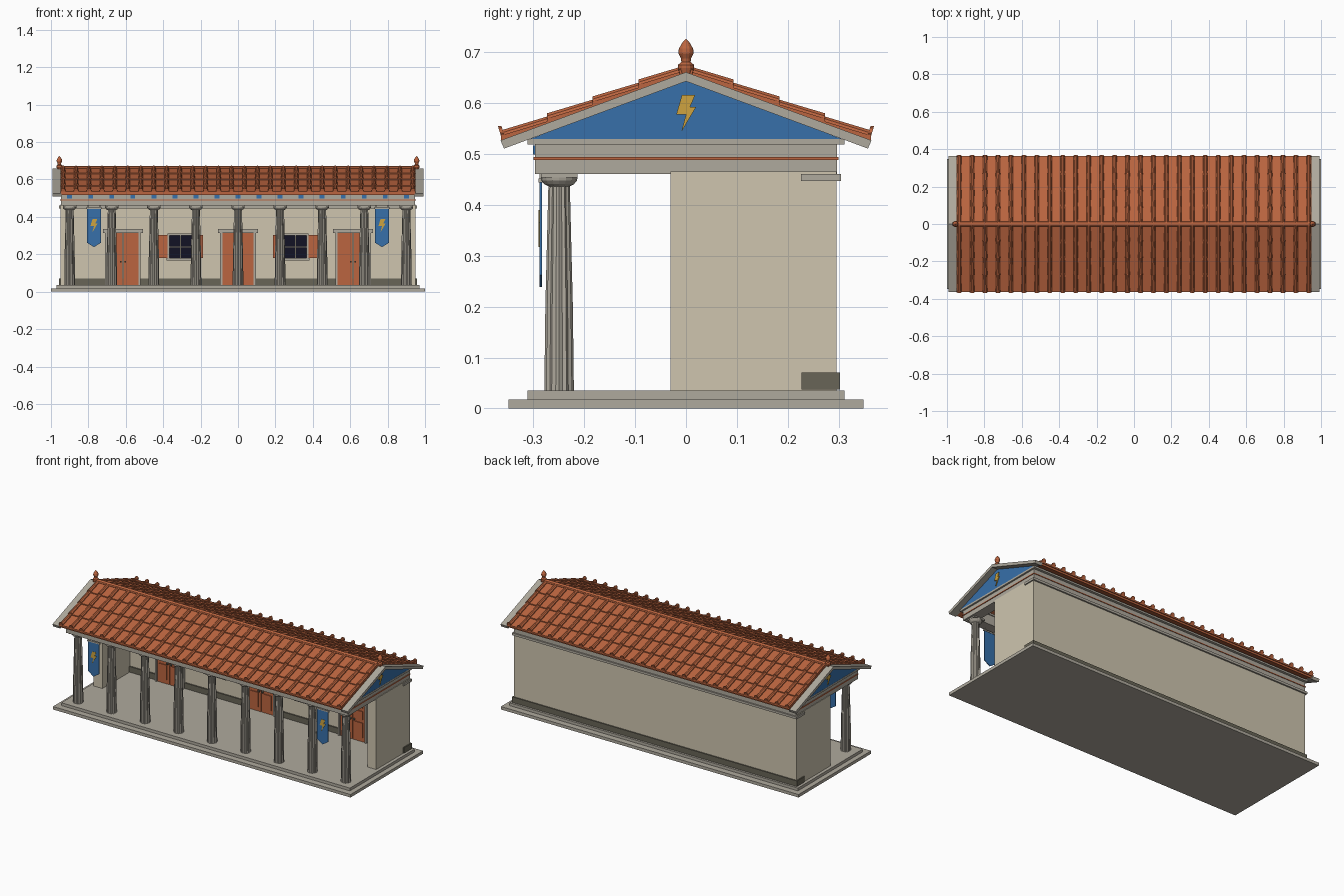
import bpy, bmesh, math
from mathutils import Matrix, Vector

if "Cube" in bpy.data.objects:
    bpy.data.objects.remove(bpy.data.objects["Cube"], do_unlink=True)


def material(name, r, g, b):
    m = bpy.data.materials.new(name)
    m.use_nodes = True
    m.diffuse_color = (r, g, b, 1)
    m.node_tree.nodes["Principled BSDF"].inputs["Base Color"].default_value = (r, g, b, 1)
    return m


STONE = material("pale stone", .43, .40, .34)
PLASTER = material("cream plaster", .62, .56, .43)
PLINTH = material("dark stone", .14, .13, .095)
TILE = material("terracotta", .50, .13, .05)
BLUE = material("blue paint", .038, .16, .40)
GOLD = material("gold paint", .62, .37, .05)
GLASS = material("dark glass", .006, .006, .018)


def finish(name, bm, mat):
    bmesh.ops.recalc_face_normals(bm, faces=bm.faces)
    me = bpy.data.meshes.new(name)
    bm.to_mesh(me)
    bm.free()
    me.materials.append(mat)
    ob = bpy.data.objects.new(name, me)
    bpy.context.collection.objects.link(ob)
    return ob


def loft(bm, loops):
    """Closed skin through matching rings of points."""
    rings = [[bm.verts.new(p) for p in loop] for loop in loops]
    n = len(rings[0])
    for a, b in zip(rings, rings[1:]):
        for i in range(n):
            bm.faces.new((a[i], a[(i + 1) % n], b[(i + 1) % n], b[i]))
    bm.faces.new(rings[0])
    bm.faces.new(rings[-1])


def boxes(name, mat, *items):
    bm = bmesh.new()
    for x0, x1, y0, y1, z0, z1 in items:
        loft(bm, [[(x0, y0, z), (x1, y0, z), (x1, y1, z), (x0, y1, z)] for z in (z0, z1)])
    return finish(name, bm, mat)


def ring(name, mat, hx, hy, t, z0, z1):
    return boxes(name, mat, (-hx, hx, -hy, t - hy, z0, z1), (-hx, hx, hy - t, hy, z0, z1),
                 (-hx, t - hx, t - hy, hy - t, z0, z1), (hx - t, hx, t - hy, hy - t, z0, z1))


def prism(name, mat, pts, axis, a, b):
    bm = bmesh.new()
    loft(bm, [[(d, u, v) if axis == "x" else (u, d, v) for u, v in pts] for d in (a, b)])
    return finish(name, bm, mat)


def lathe(bm, x, y, profile, n, flute=1.0):
    loft(bm, [[(x + r * (flute if i % 2 else 1) * math.cos(math.tau * i / n),
                y + r * (flute if i % 2 else 1) * math.sin(math.tau * i / n), z)
               for i in range(n)] for r, z in profile])


# Stepped base
boxes("lower_step", STONE, (-1, 1, -.348, .348, 0, .018))
boxes("upper_step", STONE, (-.97, .97, -.311, .311, .018, .035))

# Walls, plinth and top ledge
boxes("back_wall", PLASTER, (-.89, .89, .235, .295, .035, .46))
for s, side in ((1, "left"), (-1, "right")):
    x0, x1 = sorted((.89 * s, .95 * s))
    boxes(side + "_wall", PLASTER, (x0, x1, -.03, .295, .035, .465))
boxes("wall_plinth", PLINTH, (-.957, .957, .227, .302, .037, .071))
boxes("wall_ledge", STONE, (-.957, .957, .226, .304, .446, .46))

# Fluted columns with capitals
for i in range(9):
    x, y = -.9 + .225 * i, -.249
    bm = bmesh.new()
    lathe(bm, x, y, [(.029, .035), (.027, .2), (.021, .44)], 24, .88)
    lathe(bm, x, y, [(.021, .436), (.029, .440), (.035, .447), (.036, .453)], 16)
    loft(bm, [[(x + a * .036, y + b * .036, z) for a, b in ((-1, -1), (1, -1), (1, 1), (-1, 1))]
              for z in (.453, .462)])
    finish("column_%d" % (i + 1), bm, STONE)

# Entablature
ring("beam", STONE, .947, .296, .06, .46, .519)
ring("beam_stripe", TILE, .951, .299, .05, .488, .493)
ring("cornice", STONE, .957, .311, .08, .518, .529)
boxes("frieze_panels", BLUE, *[(x - .013, x + .013, -.300, -.29, .498, .516)
                               for x in (-.9 + .1125 * i for i in range(17))])

# Lightning emblem, drawn around its own centre
BOLT = [(-.008, .036), (.018, .036), (.008, .013), (.020, .013),
        (-.009, -.036), (0, -.002), (-.019, -.002)]


def bolt(name, axis, u, v, a, b, flip=1):
    prism(name, GOLD, [(u + flip * p, v + q) for p, q in BOLT], axis, a, b)


# Gable ends
SLOPE, PEAK = .37, .66


def roof_z(y):
    return PEAK - SLOPE * abs(y)


for s, side in ((1, "left"), (-1, "right")):
    prism(side + "_gable", BLUE, [(-.31, .527), (.31, .527), (0, .645)], "x", .93 * s, .956 * s)
    prism(side + "_raking_cornice", STONE,
          [(0, PEAK), (.364, .526), (.357, .510), (0, .642), (-.357, .510), (-.364, .526)],
          "x", .945 * s, .992 * s)
    bolt(side + "_gable_emblem", "x", 0, .579, .955 * s, .961 * s, s)

# Roof boards
prism("roof_boards", TILE, [(0, PEAK), (.355, roof_z(.355)), (.355, roof_z(.355) - .012),
                            (0, PEAK - .012), (-.355, roof_z(.355) - .012),
                            (-.355, roof_z(.355))], "x", -.95, .95)

# Overlapping tile courses with round cover tiles
ROWS, COVERS = 4, 28
pans, covers, caps = bmesh.new(), bmesh.new(), bmesh.new()
xs = [-.935 + 1.87 * i / (COVERS - 1) for i in range(COVERS)]
for s in (1, -1):
    for r in range(ROWS):
        y0, y1 = .09 * r, .09 * (r + 1) + .003
        z0, z1 = roof_z(y0), roof_z(y1)
        loft(pans, [[(x, s * y0, z0 - .004), (x, s * y0, z0 + .004),
                     (x, s * y1, z1 + .010), (x, s * y1, z1)] for x in (-.95, .95)])
        for x in xs:
            loft(covers, [[(x + rad * math.cos(math.pi * k / 5), s * y,
                            z + rad * 1.1 * math.sin(math.pi * k / 5)) for k in range(6)]
                          for y, z, rad in ((y0, z0 + .002, .011), (y1, z1 + .006, .0135))])
    # Upturned eave ends
    for x in xs:
        loft(caps, [[(x + .013 * math.cos(math.tau * k / 8), s * (y + .004 * math.sin(math.tau * k / 8)),
                      .541 + .013 * math.sin(math.tau * k / 8)) for k in range(8)]
                    for y in (.358, .365)])
finish("roof_tiles", pans, TILE)
finish("cover_tiles", covers, TILE)
finish("eave_caps", caps, TILE)

# Ridge roll and finials
prism("ridge_roll", TILE, [(.014 * math.cos(math.tau * k / 10), .662 + .012 * math.sin(math.tau * k / 10))
                           for k in range(10)], "x", -.965, .965)
for s, side in ((1, "left"), (-1, "right")):
    bm = bmesh.new()
    lathe(bm, .955 * s, 0, [(.012, .655), (.016, .668), (.016, .674), (.009, .680), (.010, .687),
                            (.015, .697), (.014, .706), (.007, .718), (.001, .725)], 12)
    ob = finish(side + "_finial", bm, TILE)

# Doors with stone surrounds, panels and handles
for n, c in (("right", -.615), ("middle", 0), ("left", .615)):
    boxes(n + "_door", TILE, (c - .084, c - .002, .222, .24, .035, .315),
          (c + .002, c + .084, .222, .24, .035, .315))
    boxes(n + "_door_panels", TILE, *[(c + d - .026, c + d + .026, .217, .223, z, z + h)
                                      for d in (-.043, .043) for z, h in ((.06, .09), (.17, .05), (.24, .055))])
    boxes(n + "_door_handles", PLINTH, *[(c + d - .005, c + d + .005, .213, .223, .155, .165)
                                         for d in (-.012, .012)])
    boxes(n + "_door_frame", STONE, (c - .095, c - .083, .215, .24, .035, .315),
          (c + .083, c + .095, .215, .24, .035, .315),
          (c - .106, c + .106, .210, .24, .315, .334))

# Windows with shutters
for n, c in (("right", -.307), ("left", .307)):
    boxes(n + "_window_glass", GLASS, (c - .06, c + .06, .228, .24, .178, .303))
    boxes(n + "_window_frame", STONE, (c - .07, c - .058, .218, .24, .17, .31),
          (c + .058, c + .07, .218, .24, .17, .31),
          (c - .07, c + .07, .218, .24, .30, .312), (c - .075, c + .075, .213, .24, .168, .181))
    boxes(n + "_window_bars", PLINTH, (c - .003, c + .003, .225, .23, .18, .30),
          (c - .06, c + .06, .225, .23, .237, .243))
    boxes(n + "_shutters", TILE, *[(c + d - .024, c + d + .024, .222, .238, .18, .302)
                                   for d in (-.095, .095)])

# Hanging banners
for s, side in ((1, "left"), (-1, "right")):
    c = .77 * s
    prism(side + "_banner", BLUE, [(c - .037, .445), (c + .037, .445), (c + .037, .262),
                                   (c, .238), (c - .037, .262)], "y", -.287, -.283)
    boxes(side + "_banner_rod", STONE, (c - .042, c + .042, -.289, -.281, .443, .451),
          (c - .034, c - .030, -.287, -.283, .45, .462), (c + .030, c + .034, -.287, -.283, .45, .462))
    bolt(side + "_banner_emblem", "y", c, .353, -.289, -.286)
